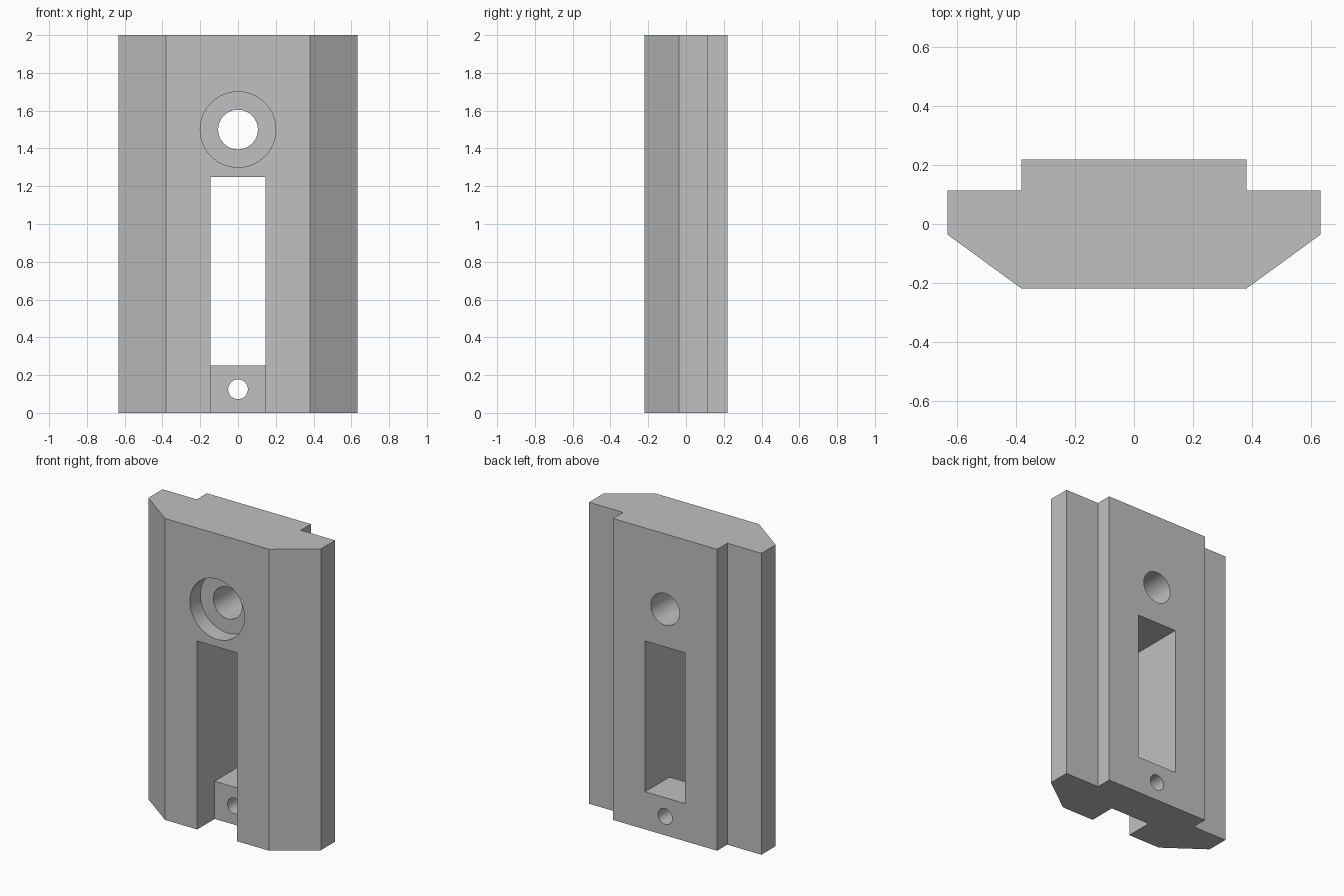
import bpy
import bmesh
import math

if "Cube" in bpy.data.objects:
    bpy.data.objects.remove(bpy.data.objects["Cube"], do_unlink=True)

grey = bpy.data.materials.new("plain grey")
grey.use_nodes = True
colour = (0.53, 0.53, 0.53, 1)
grey.diffuse_color = colour
grey.node_tree.nodes["Principled BSDF"].inputs["Base Color"].default_value = colour

BACK, FRONT, SHOULDER = 0.219, -0.219, -0.036


def bar(name, half_profile, height):
    """Extrude a mirrored plan outline straight up."""
    outline = half_profile + [(-x, y) for x, y in reversed(half_profile)]
    bm = bmesh.new()
    base = bm.faces.new([bm.verts.new((x, y, 0)) for x, y in outline])
    top = bmesh.ops.extrude_face_region(bm, geom=[base])["geom"]
    bmesh.ops.translate(bm, vec=(0, 0, height),
                        verts=[v for v in top if isinstance(v, bmesh.types.BMVert)])
    bmesh.ops.recalc_face_normals(bm, faces=bm.faces)
    mesh = bpy.data.meshes.new(name)
    bm.to_mesh(mesh)
    bm.free()
    obj = bpy.data.objects.new(name, mesh)
    bpy.context.collection.objects.link(obj)
    mesh.materials.append(grey)
    return obj


def cut(body, cutter):
    """Subtract a cutter and discard it."""
    cutter.hide_render = True
    cutter.data.materials.clear()
    cutter.data.materials.append(grey)
    mod = body.modifiers.new("cut", "BOOLEAN")
    mod.operation = "DIFFERENCE"
    mod.solver = "EXACT"
    mod.object = cutter
    bpy.context.view_layer.objects.active = body
    bpy.ops.object.modifier_apply(modifier=mod.name)
    bpy.data.objects.remove(cutter, do_unlink=True)


def cut_hole(body, radius, z, y0, y1):
    bpy.ops.mesh.primitive_cylinder_add(
        vertices=64, radius=radius, depth=y1 - y0,
        location=(0, (y0 + y1) / 2, z), rotation=(math.pi / 2, 0, 0))
    cut(body, bpy.context.object)


def cut_box(body, half_width, y0, y1, z0, z1):
    bpy.ops.mesh.primitive_cube_add(size=1, location=(0, (y0 + y1) / 2, (z0 + z1) / 2))
    box = bpy.context.object
    box.scale = (2 * half_width, y1 - y0, z1 - z0)
    cut(body, box)


# Stepped and chamfered slide block
body = bar("slide_block", [(0.382, FRONT), (0.633, SHOULDER),
                           (0.633, 0.113), (0.382, 0.113), (0.382, BACK)], 2)

# Through slot, then the open-ended front channel below it
cut_box(body, 0.146, -0.5, 0.5, 0.25, 1.25)
cut_box(body, 0.146, -0.5, SHOULDER, -0.2, 0.5)

# Counterbored upper hole and small lower hole
cut_hole(body, 0.2, 1.5, -0.5, -0.109)
cut_hole(body, 0.105, 1.5, -0.5, 0.5)
cut_hole(body, 0.052, 0.125, -0.5, 0.5)

bpy.ops.object.select_all(action="DESELECT")
body.select_set(True)
bpy.context.view_layer.objects.active = body
bpy.ops.object.shade_smooth_by_angle(angle=math.radians(25))
